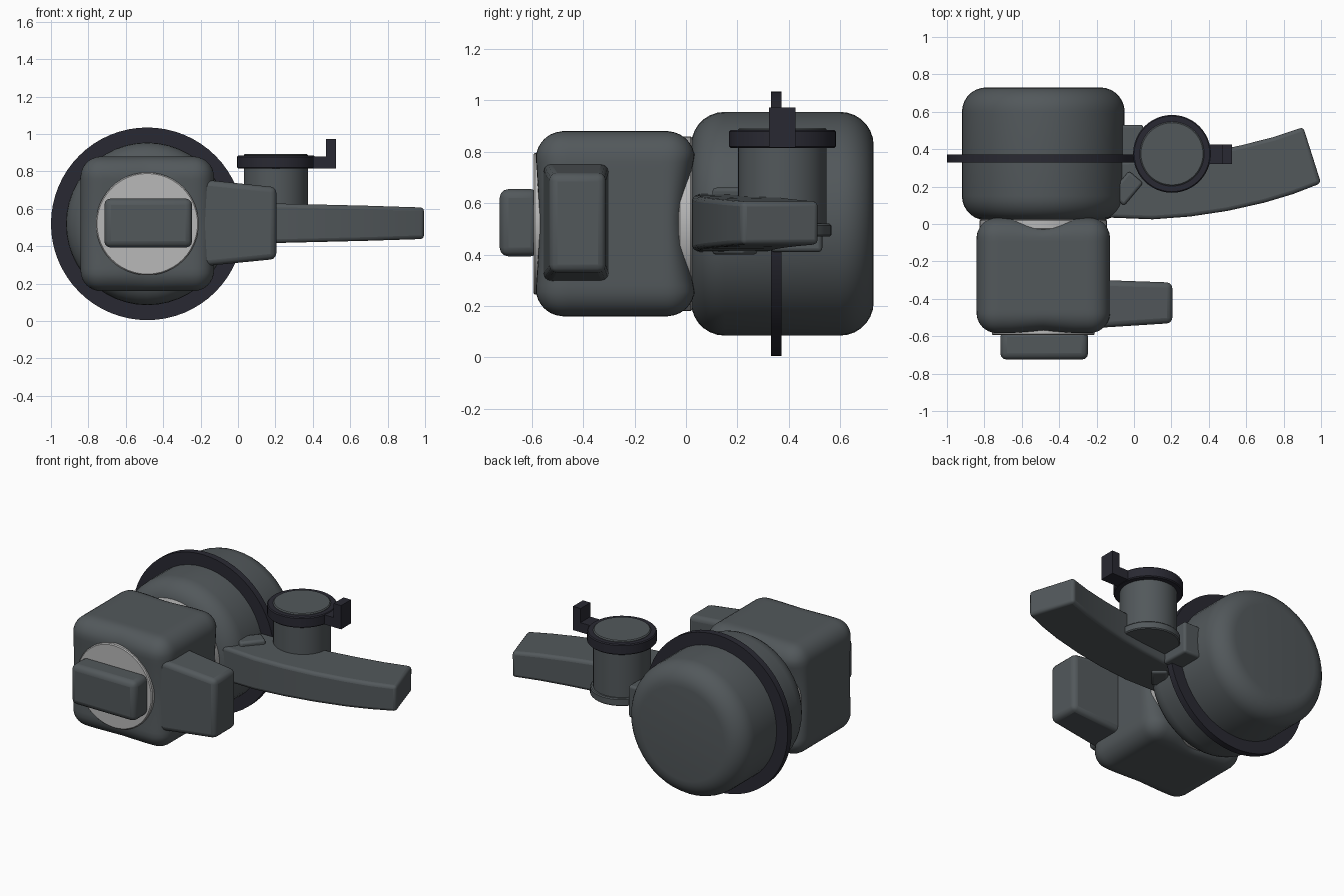
import bpy, bmesh, math
from mathutils import Vector, Matrix

cube = bpy.data.objects.get("Cube")
if cube:
    bpy.data.objects.remove(cube, do_unlink=True)


def material(name, color):
    m = bpy.data.materials.new(name)
    m.use_nodes = True
    m.diffuse_color = (*color, 1)
    m.node_tree.nodes["Principled BSDF"].inputs["Base Color"].default_value = (*color, 1)
    return m


GREY = material("slate grey", (0.085, 0.098, 0.105))
DARK = material("dark trim", (0.022, 0.022, 0.032))
PALE = material("pale grey", (0.48, 0.48, 0.48))


def finish(name, bm, mat, bevel=0.0, segments=3):
    bmesh.ops.recalc_face_normals(bm, faces=bm.faces)
    mesh = bpy.data.meshes.new(name)
    bm.to_mesh(mesh)
    bm.free()
    ob = bpy.data.objects.new(name, mesh)
    bpy.context.collection.objects.link(ob)
    mesh.materials.append(mat)
    if bevel:
        mod = ob.modifiers.new("rounding", 'BEVEL')
        mod.width = bevel
        mod.segments = segments
        mod.limit_method = 'ANGLE'
        mod.angle_limit = math.radians(40)
    bpy.ops.object.select_all(action='DESELECT')
    ob.select_set(True)
    bpy.context.view_layer.objects.active = ob
    bpy.ops.object.shade_smooth_by_angle(angle=math.radians(35))
    return ob


def box(name, lo, hi, mat, bevel=0.0, turn=0.0):
    lo, hi = Vector(lo), Vector(hi)
    bm = bmesh.new()
    bmesh.ops.create_cube(bm, size=1)
    bmesh.ops.scale(bm, vec=hi - lo, verts=bm.verts)
    bmesh.ops.rotate(bm, matrix=Matrix.Rotation(turn, 3, 'Z'), verts=bm.verts)
    bmesh.ops.translate(bm, vec=(lo + hi) / 2, verts=bm.verts)
    return finish(name, bm, mat, bevel)


def lathe(name, center, profile, mat, axis='Z', sides=48):
    """Turn a closed (radius, height) profile about an axis through center."""
    bm = bmesh.new()
    rings = []
    for i in range(sides):
        a = math.tau * i / sides
        ring = []
        for r, h in profile:
            u, v = r * math.cos(a), r * math.sin(a)
            p = Vector((u, v, h)) if axis == 'Z' else Vector((u, h, v))
            ring.append(bm.verts.new(p + Vector(center)))
        rings.append(ring)
    for i in range(sides):
        a, b = rings[i], rings[(i + 1) % sides]
        for j in range(len(profile)):
            k = (j + 1) % len(profile)
            bm.faces.new((a[j], a[k], b[k], b[j]))
    bmesh.ops.remove_doubles(bm, verts=bm.verts, dist=0.0001)
    return finish(name, bm, mat)


def disc(name, center, radius, h0, h1, mat, axis='Z', chamfer=0.006):
    c = chamfer
    return lathe(name, center, [(0, h0), (radius - c, h0), (radius, h0 + c),
                                (radius, h1 - c), (radius - c, h1), (0, h1)], mat, axis)


def loft(name, sections, mat, bevel):
    """Skin a row of four-cornered sections."""
    bm = bmesh.new()
    rows = [[bm.verts.new(p) for p in s] for s in sections]
    for a, b in zip(rows, rows[1:]):
        for j in range(4):
            k = (j + 1) % 4
            bm.faces.new((a[j], a[k], b[k], b[j]))
    bm.faces.new(rows[0])
    bm.faces.new(rows[-1])
    return finish(name, bm, mat, bevel)


HUB = (-0.485, 0, 0.52)

# Rear drum with rounded rims
R, Y0, Y1, C = 0.435, 0.02, 0.73, 0.13
profile = [(0, Y0)]
for cy, start in ((Y0 + C, -90), (Y1 - C, 0)):
    for i in range(8):
        a = math.radians(start + 90 * i / 7)
        profile.append((R - C + C * math.cos(a), cy + C * math.sin(a)))
profile.append((0, Y1))
lathe("rear_drum", HUB, profile, GREY, 'Y')

# Dark flange around the drum
lathe("drum_flange", HUB, [(0.42, 0.33), (0.515, 0.33), (0.515, 0.372), (0.42, 0.372)],
      DARK, 'Y', 64)

# Rounded front housing with slightly dished ends
bm = bmesh.new()
bmesh.ops.create_cube(bm, size=2)
bmesh.ops.subdivide_edges(bm, edges=bm.edges, cuts=23, use_grid_fill=True)
half, rad = Vector((0.357, 0.31, 0.36)), 0.11
for v in bm.verts:
    p = Vector([c * h for c, h in zip(v.co, half)])
    core = Vector([max(rad - h, min(h - rad, c)) for c, h in zip(p, half)])
    u, w = (min(1, abs(p.x) / 0.17), min(1, abs(p.z) / 0.27))
    q = core + (p - core).normalized() * rad if (p - core).length > 1e-6 else p
    if abs(q.y) > half.y - rad:
        depth = 0.038 if q.y > 0 else 0.014
        ease = (abs(q.y) - half.y + rad) / rad
        q.y -= math.copysign(depth * (1 - u * w ** 1.5) * ease, q.y)
    v.co = q + Vector((-0.485, -0.275, 0.52))
finish("front_housing", bm, GREY)

# Pale discs at both housing ends
disc("rear_disc", HUB, 0.34, -0.03, 0.024, PALE, 'Y')
disc("front_disc", HUB, 0.275, -0.594, -0.54, PALE, 'Y')

# Front knob
box("front_knob", (-0.715, -0.725, 0.393), (-0.245, -0.57, 0.655), GREY, 0.035)

# Tapered block on the housing side
ends = [(-0.22, -0.557, -0.298, 0.29, 0.76), (0.205, -0.53, -0.313, 0.332, 0.715)]
loft("side_block", [[(x, a, lo), (x, b, lo), (x, b, hi), (x, a, hi)]
                    for x, a, b, lo, hi in ends], GREY, 0.03)

# Swept arm
near = [(-0.15, 0.035), (0.1, 0.025), (0.3, 0.04), (0.5, 0.07), (0.7, 0.115), (0.85, 0.16), (1.0, 0.218)]
far = [(-0.15, 0.33), (0.05, 0.345), (0.22, 0.36), (0.4, 0.385), (0.57, 0.42), (0.74, 0.463), (0.905, 0.518)]
sections = []
for i, (n, f) in enumerate(zip(near, far)):
    t = i / (len(near) - 1)
    mid, h = 0.523, 0.113 - 0.029 * t
    sections.append([(*n, mid - h), (*f, mid - h), (*f, mid + h), (*n, mid + h)])
loft("swept_arm", sections, GREY, 0.02)

# Brackets joining the arm to the drum
box("root_bracket", (-0.14, 0.33, 0.41), (0.05, 0.53, 0.62), GREY, 0.015)
box("root_clip", (-0.12, 0.14, 0.4), (0.04, 0.24, 0.66), GREY, 0.015, math.radians(50))

# Upright post with base flange, dark collar and top cap
POST = (0.203, 0.375, 0)
disc("post_base", POST, 0.19, 0.47, 0.52, GREY)
disc("post", POST, 0.172, 0.47, 0.86, GREY)
disc("post_collar", POST, 0.208, 0.815, 0.884, DARK)
disc("post_cap", POST, 0.172, 0.85, 0.893, GREY)

# Lever tab on the collar
box("lever_arm", (0.38, 0.322, 0.817), (0.525, 0.425, 0.88), DARK)
box("lever_tip", (0.47, 0.322, 0.817), (0.525, 0.425, 0.973), DARK)
